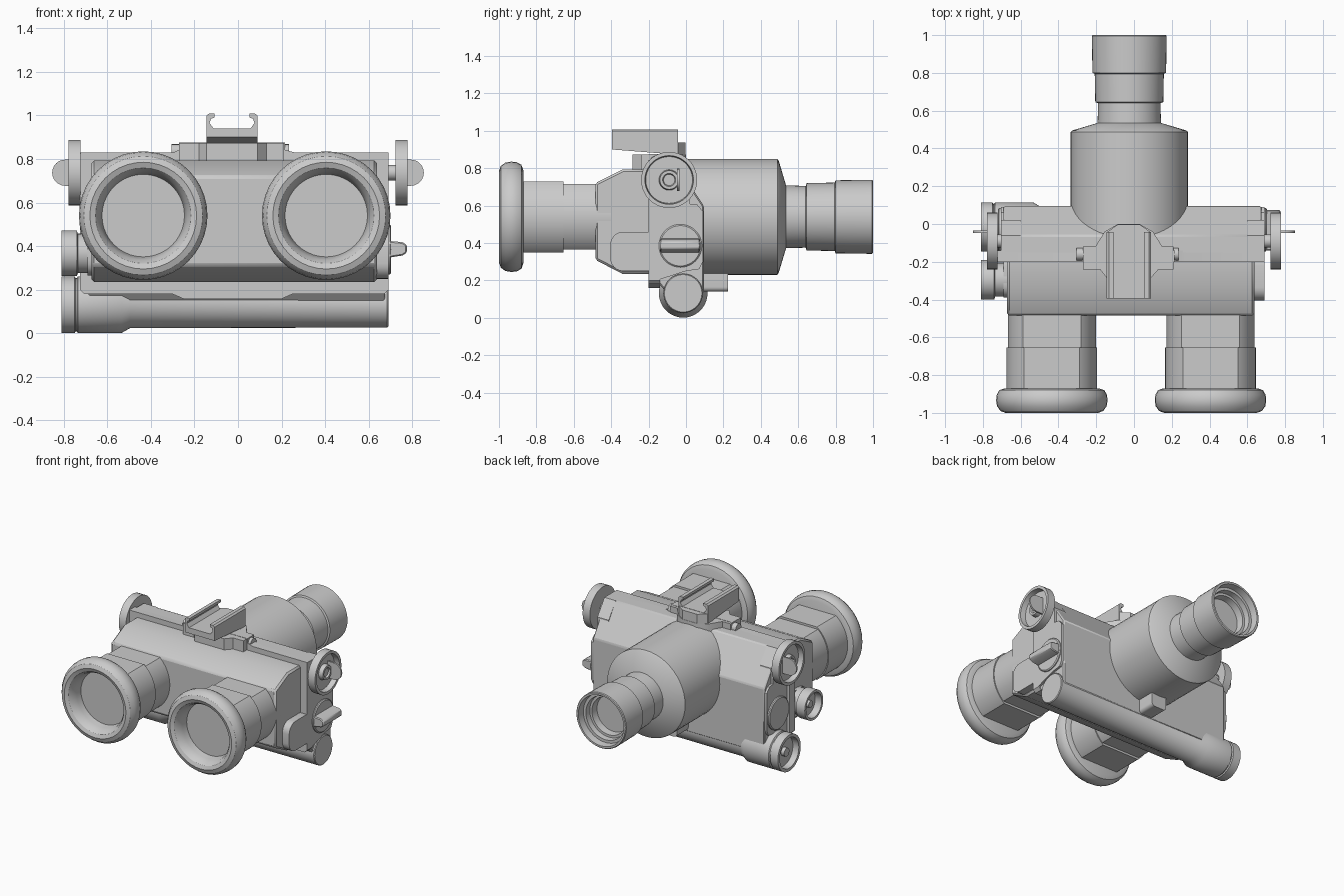
import bpy, bmesh, math
from math import sin, cos, pi

C = -0.0175          # centre line of the housing
ZC = 0.54            # optical axis height


def finish(name, bm):
    bmesh.ops.remove_doubles(bm, verts=bm.verts, dist=1e-5)
    bmesh.ops.recalc_face_normals(bm, faces=bm.faces)
    me = bpy.data.meshes.new(name)
    bm.to_mesh(me)
    bm.free()
    ob = bpy.data.objects.new(name, me)
    bpy.context.collection.objects.link(ob)
    return ob


def lathe(name, prof, axis, a, b, n=40):
    """Spin (radius, position) points about an x or y axis through (a, b)."""
    bm = bmesh.new()
    rings = []
    for r, t in prof:
        ring = []
        for i in range(n):
            u, v = a + r * cos(2 * pi * i / n), b + r * sin(2 * pi * i / n)
            ring.append(bm.verts.new((t, u, v) if axis == 'x' else (u, t, v)))
        rings.append(ring)
    for p, q in zip(rings, rings[1:]):
        for i in range(n):
            j = (i + 1) % n
            bm.faces.new((p[i], p[j], q[j], q[i]))
    return finish(name, bm)


def prism(name, pts, axis, lo, hi, bevel=0):
    """Extrude a 2D outline along x (y,z), y (x,z) or z (x,y)."""
    put = {'x': lambda u, v, t: (t, u, v), 'y': lambda u, v, t: (u, t, v),
           'z': lambda u, v, t: (u, v, t)}[axis]
    bm = bmesh.new()
    A = [bm.verts.new(put(u, v, lo)) for u, v in pts]
    B = [bm.verts.new(put(u, v, hi)) for u, v in pts]
    bm.faces.new(A)
    bm.faces.new(B)
    for i in range(len(pts)):
        j = (i + 1) % len(pts)
        bm.faces.new((A[i], A[j], B[j], B[i]))
    ob = finish(name, bm)
    if bevel:
        m = ob.modifiers.new("bevel", 'BEVEL')
        m.width, m.segments, m.limit_method = bevel, 1, 'ANGLE'
    return ob


def rrect(u0, u1, v0, v1, r, n=6):
    """Rounded rectangle outline."""
    pts = []
    for k, (u, v) in enumerate([(u1 - r, v1 - r), (u0 + r, v1 - r), (u0 + r, v0 + r), (u1 - r, v0 + r)]):
        pts += [(u + r * cos((k + i / n) * pi / 2), v + r * sin((k + i / n) * pi / 2)) for i in range(n + 1)]
    return pts


def flat_circle(x, r, h, n=48):
    """Circle cut flat on top and bottom at height h."""
    a = math.asin(h / r)
    arc = [-a + 2 * a * i / n for i in range(n + 1)]
    return ([(x + r * cos(t), ZC + r * sin(t)) for t in arc] +
            [(x - r * cos(t), ZC - r * sin(t)) for t in arc])


# eyepieces: flat-sided barrels with soft rubber eyecups
for side, x in (("left", -0.435), ("right", 0.405)):
    prism(side + "_eyepiece_barrel", flat_circle(x, 0.24, 0.19), 'y', -0.89, -0.655)
    prism(side + "_eyepiece_neck", flat_circle(x, 0.233, 0.175), 'y', -0.66, -0.4)
    lathe(side + "_eyecup", [(0, -0.87), (0.25, -0.87), (0.278, -0.88), (0.292, -0.905), (0.295, -0.935),
                             (0.29, -0.965), (0.272, -0.99), (0.245, -1.0), (0.22, -0.99),
                             (0.203, -0.965), (0.195, -0.93), (0.188, -0.88), (0, -0.88)], 'y', x, ZC)

# front and rear halves of the housing
prism("front_housing", [(-0.485, 0.31), (-0.485, 0.72), (-0.34, 0.793), (-0.15, 0.793),
                        (-0.15, 0.235), (-0.34, 0.235)], 'x', -0.672, 0.637, 0.012)
prism("rear_housing", [(-0.16, 0.83), (-0.06, 0.83), (0.095, 0.6), (0.095, 0.13),
                       (-0.1, 0.13), (-0.16, 0.2)], 'x', -0.69, 0.675, 0.008)
# seam flange with raised centre
prism("seam_flange", [(-0.725, 0.2), (-0.705, 0.18), (-0.3, 0.18), (-0.25, 0.158), (0.2, 0.158), (0.25, 0.18),
                      (0.67, 0.18), (0.69, 0.2), (0.69, 0.83), (0.26, 0.83), (0.215, 0.842),
                      (0.215, 0.875), (-0.27, 0.875), (-0.27, 0.842), (-0.295, 0.83), (-0.725, 0.83)],
      'y', -0.2, -0.14)

# objective body and stepped lens barrel
lathe("objective", [(0, -0.12), (0.31, -0.12), (0.31, 0.488), (0.302, 0.495), (0.168, 0.535), (0.165, 0.64),
                    (0.18, 0.645), (0.183, 0.795), (0.195, 0.8), (0.198, 0.995), (0.193, 1.0), (0.18, 1.0),
                    (0.175, 0.95), (0.155, 0.95), (0.152, 0.91), (0.135, 0.91), (0.13, 0.86), (0, 0.86)],
      'y', -0.025, ZC, 48)
prism("objective_foot", rrect(-0.085, 0.035, 0.14, 0.3, 0.025), 'y', 0.05, 0.225)

# battery tube with a wider open cap on the left
lathe("battery_tube", [(0, 0.69), (0.1, 0.69), (0.105, 0.685), (0.107, -0.495), (0.13, -0.535), (0.13, -0.735),
                       (0.122, -0.74), (0.122, -0.745), (0.13, -0.75), (0.13, -0.81), (0.108, -0.81),
                       (0.105, -0.765), (0.03, -0.765), (0.03, -0.79), (0, -0.79)], 'x', -0.015, 0.131)

# adjustment knobs on both sides: axle, hollow cup, finger tab
for side, s in (("left", -1), ("right", 1)):
    y, z = -0.09, 0.737
    lathe(side + "_knob", [(0, 0.65 * s), (0.035, 0.65 * s), (0.035, 0.722 * s), (0.15, 0.722 * s),
                           (0.15, 0.779 * s), (0.13, 0.779 * s), (0.125, 0.742 * s), (0.055, 0.742 * s),
                           (0.05, 0.772 * s), (0.035, 0.772 * s), (0.03, 0.76 * s), (0, 0.76 * s)], 'x', y, z)
    tab = [(s * 0.735, z - 0.06)] + [(s * (0.793 + 0.06 * cos(t)), z + 0.06 * sin(t))
                                    for t in [-pi / 2 + pi * i / 12 for i in range(13)]] + [(s * 0.735, z + 0.06)]
    prism(side + "_knob_tab", tab, 'y', -0.047, -0.035)
    # end plate behind the controls
    prism(side + "_end_plate", [(-0.155, 0.2), (-0.155, 0.83), (-0.06, 0.83), (0.02, 0.72), (0.02, 0.61),
                                (0.06, 0.605), (0.09, 0.57), (0.09, 0.3), (0.07, 0.26), (0.0, 0.25)],
          'x', *((0.6, 0.69) if s > 0 else (-0.705, -0.6)))
    # round dial base
    lathe(side + "_dial", [(0, 0.6 * s), (0.115, 0.6 * s), (0.115, 0.697 * s + (C if s < 0 else 0)),
                           (0.108, 0.703 * s + (C if s < 0 else 0)), (0, 0.703 * s + (C if s < 0 else 0))],
          'x', -0.03, 0.385)
# switch lever on the right dial
prism("switch_lever", [(0.68, 0.345), (0.755, 0.357), (0.775, 0.37), (0.775, 0.405), (0.755, 0.418), (0.68, 0.425)],
      'y', -0.14, 0.075, 0.006)
# right rounded pad and left port with open cap
prism("right_side_pad", rrect(-0.405, -0.15, 0.25, 0.46, 0.07), 'x', 0.6, 0.69)
prism("left_side_pad", rrect(-0.39, -0.15, 0.265, 0.455, 0.07), 'x', -0.69, -0.6)
lathe("left_port", [(0, -0.6), (0.09, -0.6), (0.09, -0.735), (0.105, -0.74), (0.105, -0.81), (0.088, -0.81),
                    (0.085, -0.76), (0.025, -0.76), (0.025, -0.785), (0, -0.785)], 'x', -0.295, 0.367)

# top mount: saddle, pins, rounded tongue and rail
prism("mount_saddle", [(-0.27, -0.24), (-0.18, -0.24), (-0.145, -0.285), (0.09, -0.285), (0.13, -0.24),
                       (0.21, -0.24), (0.21, -0.12), (0.15, -0.12), (0.1, -0.04), (0.03, 0.0),
                       (-0.085, 0.0), (-0.155, -0.04), (-0.205, -0.12), (-0.27, -0.12)], 'z', 0.78, 0.873)
lathe("mount_pin", [(0, -0.305), (0.033, -0.305), (0.033, 0.235), (0, 0.235)], 'x', -0.16, 0.835, 16)
prism("mount_tongue", [(-0.145, -0.1), (-0.145, -0.045), (-0.085, -0.002), (0.03, -0.002),
                       (0.09, -0.045), (0.09, -0.1)], 'z', 0.8, 0.938)
half = [(0.118, 0.872), (0.118, 0.998), (0.106, 1.008), (0.08, 1.008), (0.08, 0.99),
        (0.096, 0.985), (0.103, 0.965), (0.085, 0.94)]
rail = prism("mount_rail", [(-0.0275 + u, v) for u, v in half] +
             [(-0.0275 - u, v) for u, v in reversed(half)], 'y', -0.395, -0.042)
for v in rail.data.vertices:       # slanted underside at the front
    if v.co.y < -0.3 and v.co.z < 0.88:
        v.co.z = 0.9

# smooth shading with sharp edges kept
bpy.ops.object.select_all(action='SELECT')
bpy.context.view_layer.objects.active = rail
bpy.ops.object.shade_smooth_by_angle(angle=math.radians(32))
